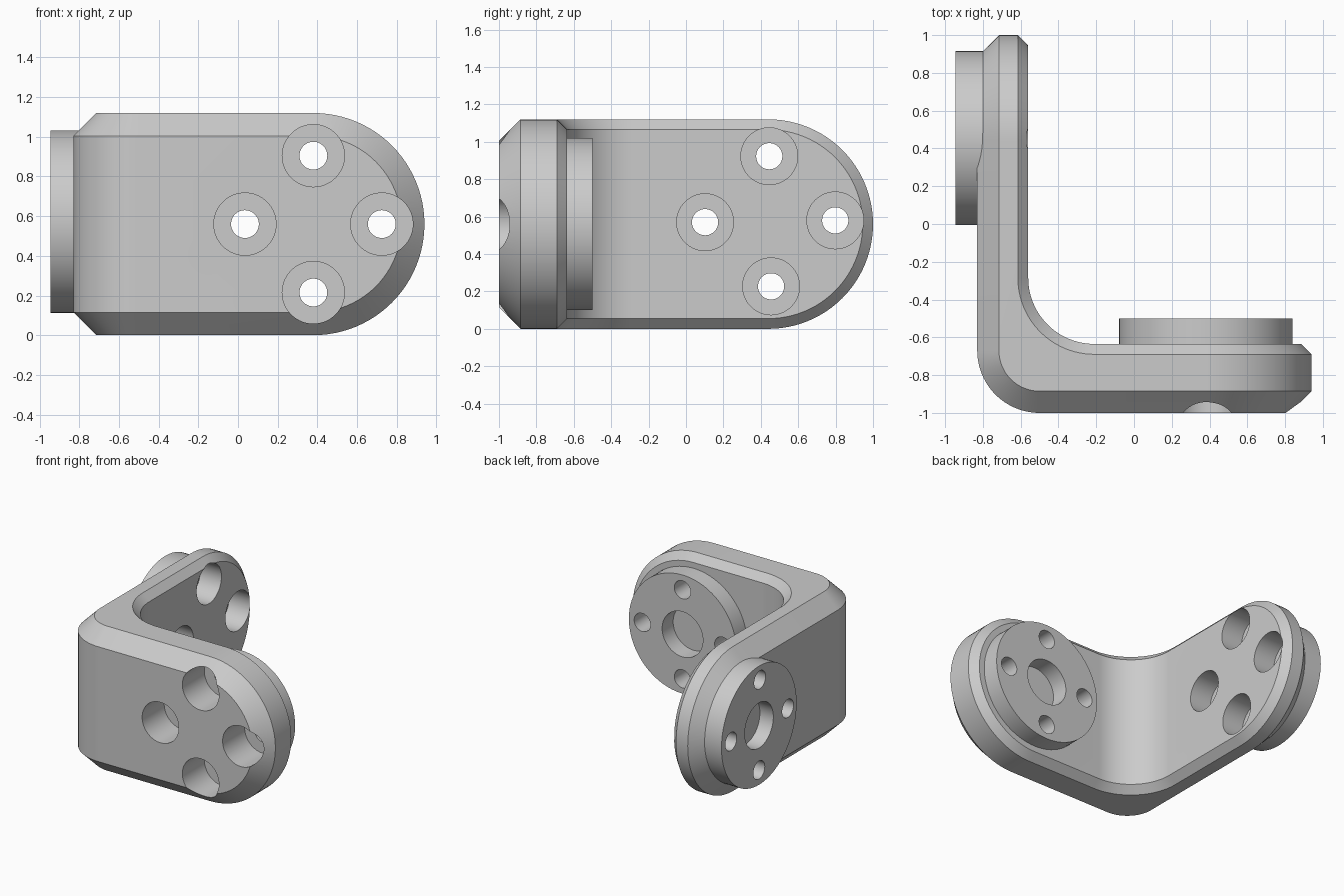
import bpy, bmesh
from math import sin, cos, pi, radians
from mathutils import Vector, Matrix

default = bpy.data.objects.get("Cube")
if default:
    bpy.data.objects.remove(default, do_unlink=True)

grey = bpy.data.materials.new("light grey")
grey.use_nodes = True
COLOR = (0.6, 0.6, 0.6, 1)
grey.diffuse_color = COLOR
grey.node_tree.nodes["Principled BSDF"].inputs["Base Color"].default_value = COLOR

MID = 0.56          # half height of the bracket
FRONT_END = 0.38    # x centre of the front arm's round end
SIDE_END = 0.44     # y centre of the side arm's round end


def make_object(name, bm):
    bmesh.ops.recalc_face_normals(bm, faces=bm.faces)
    mesh = bpy.data.meshes.new(name)
    bm.to_mesh(mesh)
    bm.free()
    mesh.materials.append(grey)
    obj = bpy.data.objects.new(name, mesh)
    bpy.context.collection.objects.link(obj)
    return obj


def cylinder(name, start, end, radius, segments=64):
    start, end = Vector(start), Vector(end)
    axis = end - start
    turn = axis.to_track_quat('Z', 'Y').to_matrix().to_4x4()
    bm = bmesh.new()
    bmesh.ops.create_cone(bm, cap_ends=True, segments=segments, radius1=radius,
                          radius2=radius, depth=axis.length,
                          matrix=Matrix.Translation((start + end) / 2) @ turn)
    return make_object(name, bm)


def cut(obj, start, end, radius):
    cutter = cylinder("cutter", start, end, radius)
    cutter.hide_render = True
    mod = obj.modifiers.new("cut", 'BOOLEAN')
    mod.operation = 'DIFFERENCE'
    mod.solver = 'EXACT'
    mod.object = cutter
    bpy.context.view_layer.objects.active = obj
    bpy.ops.object.modifier_apply(modifier=mod.name)
    bpy.data.objects.remove(cutter, do_unlink=True)


def stations(x_plane, y_plane, corner, inset, steps=24):
    """(x, y, half height) along one layer, from front arm tip to side arm tip."""
    r = MID - inset
    angles = [pi / 2 * i / steps for i in range(steps + 1)]
    cx, cy = x_plane + corner, y_plane + corner
    front = [(FRONT_END + r * cos(a), y_plane, r * sin(a)) for a in angles]
    bend = [(cx - corner * sin(a), cy - corner * cos(a), r) for a in angles]
    side = [(x_plane, SIDE_END + r * sin(a), r * cos(a)) for a in angles]
    return front + bend + side


# Bracket body: four layers through its thickness, chamfered on both faces
layers = [stations(-0.83, -1.0, 0.33, 0.115),
          stations(-0.715, -0.885, 0.215, 0),
          stations(-0.615, -0.69, 0.405, 0),
          stations(-0.56, -0.635, 0.35, 0.055)]
bm = bmesh.new()
rows = [[[bm.verts.new((x, y, MID + s * h)) for x, y, h in layer] for s in (-1, 1)]
        for layer in layers]
count = len(layers[0])
for i in range(count - 1):
    for low, high in (rows[0], rows[-1]):
        bm.faces.new((low[i], low[i + 1], high[i + 1], high[i]))
    for a, b in zip(rows, rows[1:]):
        for s in (0, 1):
            bm.faces.new((a[s][i], a[s][i + 1], b[s][i + 1], b[s][i]))
bmesh.ops.remove_doubles(bm, verts=bm.verts, dist=0.0001)
bmesh.ops.dissolve_degenerate(bm, edges=bm.edges, dist=0.0001)
body = make_object("bracket_body", bm)

# Round mounting pads: inside the front arm and outside the side arm
front_pad = cylinder("front_arm_pad", (FRONT_END, -0.635, 0.56), (FRONT_END, -0.5, 0.56), 0.46, 96)
side_pad = cylinder("side_arm_pad", (-0.80, 0.455, 0.573), (-0.945, 0.455, 0.573), 0.46, 96)
cut(front_pad, (FRONT_END, -0.7, 0.56), (FRONT_END, -0.4, 0.56), 0.175)
cut(side_pad, (-0.7, 0.455, 0.573), (-1.1, 0.455, 0.573), 0.175)

# Four counterbored bolt holes through each arm and its pad
for k in range(4):
    a = k * pi / 2
    x, z = FRONT_END + 0.345 * cos(a), 0.56 + 0.345 * sin(a)
    cut(body, (x, -1.1, z), (x, -0.73, z), 0.157)
    for part in (body, front_pad):
        cut(part, (x, -1.2, z), (x, -0.4, z), 0.07)
    a += radians(0.8)
    y, z = 0.45 + 0.348 * cos(a), 0.575 + 0.348 * sin(a)
    cut(body, (-0.4, y, z), (-0.74, y, z), 0.152)
    for part in (body, side_pad):
        cut(part, (-0.3, y, z), (-1.1, y, z), 0.07)

# Smooth round surfaces, crisp edges
bpy.ops.object.select_all(action='DESELECT')
for part in (body, front_pad, side_pad):
    part.select_set(True)
bpy.context.view_layer.objects.active = body
bpy.ops.object.shade_smooth_by_angle(angle=radians(30))
